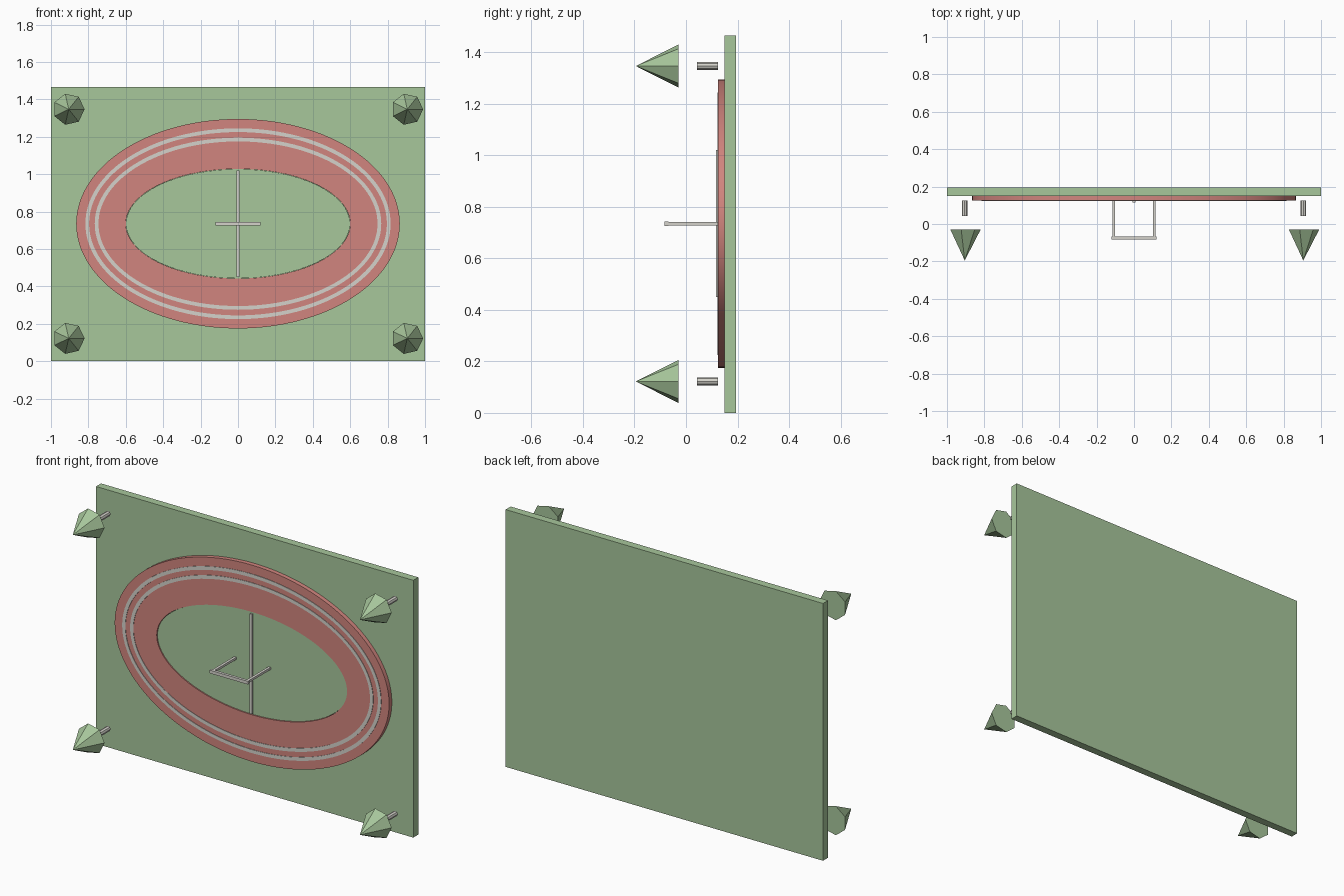
import bpy, bmesh, math
from mathutils import Matrix

if "Cube" in bpy.data.objects:
    bpy.data.objects.remove(bpy.data.objects["Cube"])

def material(name, rgb):
    m = bpy.data.materials.new(name)
    m.diffuse_color = (*rgb, 1)
    m.use_nodes = True
    m.node_tree.nodes["Principled BSDF"].inputs["Base Color"].default_value = m.diffuse_color
    return m

GREEN = material("grass green", (0.39, 0.57, 0.33))
RED = material("track red", (0.64, 0.235, 0.21))
GREY = material("pale grey", (0.66, 0.65, 0.60))
CZ = 0.735  # height of the oval's centre

def finish(name, bm, mat):
    bmesh.ops.recalc_face_normals(bm, faces=bm.faces)
    me = bpy.data.meshes.new(name)
    bm.to_mesh(me)
    bm.free()
    me.materials.append(mat)
    ob = bpy.data.objects.new(name, me)
    bpy.context.collection.objects.link(ob)
    return ob

def box(name, x, y, z, mat):
    bm = bmesh.new()
    bmesh.ops.create_cube(bm, size=1)
    for v in bm.verts:
        v.co = [r[0] if c < 0 else r[1] for c, r in zip(v.co, (x, y, z))]
    return finish(name, bm, mat)

def oval_ring(name, outer, inner, y0, y1, mat, n=128):
    """Elliptical ring, front at y0 and back at y1."""
    bm = bmesh.new()
    loops = []
    for (a, b), y in ((outer, y0), (inner, y0), (inner, y1), (outer, y1)):
        loops.append([bm.verts.new((a * math.cos(2 * math.pi * i / n), y,
                                    CZ + b * math.sin(2 * math.pi * i / n))) for i in range(n)])
    for k in range(4):
        p, q = loops[k], loops[(k + 1) % 4]
        for i in range(n):
            j = (i + 1) % n
            f = bm.faces.new((p[i], p[j], q[j], q[i]))
            f.smooth = k in (1, 3)
    ob = finish(name, bm, mat)
    for e in ob.data.edges:
        a, b = (ob.data.vertices[i].index // n for i in e.vertices)
        e.use_edge_sharp = a == b
    return ob

def spike(name, x, z, r0, r1, y0, y1, mat, n=7):
    """Cone or cylinder along y: radius r0 at the back y0, r1 at the front y1."""
    bm = bmesh.new()
    bmesh.ops.create_cone(bm, cap_ends=True, segments=n, radius1=r0, radius2=r1, depth=y0 - y1)
    # one corner towards +x, tip towards -y
    first = min(bm.verts, key=lambda v: (round(v.co.z, 4), -v.co.x))
    spin = Matrix.Rotation(-math.atan2(first.co.y, first.co.x), 4, 'Z')
    bm.transform(Matrix.Translation((x, (y0 + y1) / 2, z)) @ Matrix.Rotation(math.pi / 2, 4, 'X') @ spin)
    return finish(name, bm, mat)

# ground slab
box("ground_slab", (-1, 1), (0.15, 0.195), (0, 1.466), GREEN)

# running track with raised grass infield
oval_ring("running_track", (0.865, 0.56), (0.6, 0.293), 0.125, 0.15, RED)
bm = bmesh.new()
bmesh.ops.create_cone(bm, cap_ends=True, segments=64, radius1=1, radius2=1, depth=0.02)
bm.transform(Matrix.Translation((0, 0.14, CZ)) @ Matrix.Diagonal((0.599, 1, 0.292, 1))
             @ Matrix.Rotation(math.pi / 2, 4, 'X'))
finish("infield", bm, GREEN)

# lane lines
for i, (a, b) in enumerate(((0.806, 0.5), (0.756, 0.45))):
    oval_ring(f"lane_line_{i}", (a + 0.01, b + 0.01), (a - 0.01, b - 0.01), 0.1225, 0.126, GREY)

# halfway line and goal frame
box("halfway_line", (-0.0075, 0.0075), (0.116, 0.125), (0.45, 1.02), GREY)
for side in (-1, 1):
    x = side * 0.108
    box("goal_post", (x - 0.0075, x + 0.0075), (-0.075, 0.132), (CZ - 0.0065, CZ + 0.0065), GREY)
box("crossbar", (-0.12, 0.12), (-0.083, -0.067), (CZ - 0.009, CZ + 0.009), GREY)

# corner trees
for x in (-0.905, 0.905):
    for z in (0.122, 1.347):
        spike("tree_trunk", x, z, 0.015, 0.015, 0.125, 0.042, GREY, 8)
        spike("tree_crown", x, z, 0.085, 0, -0.03, -0.195, GREEN)
